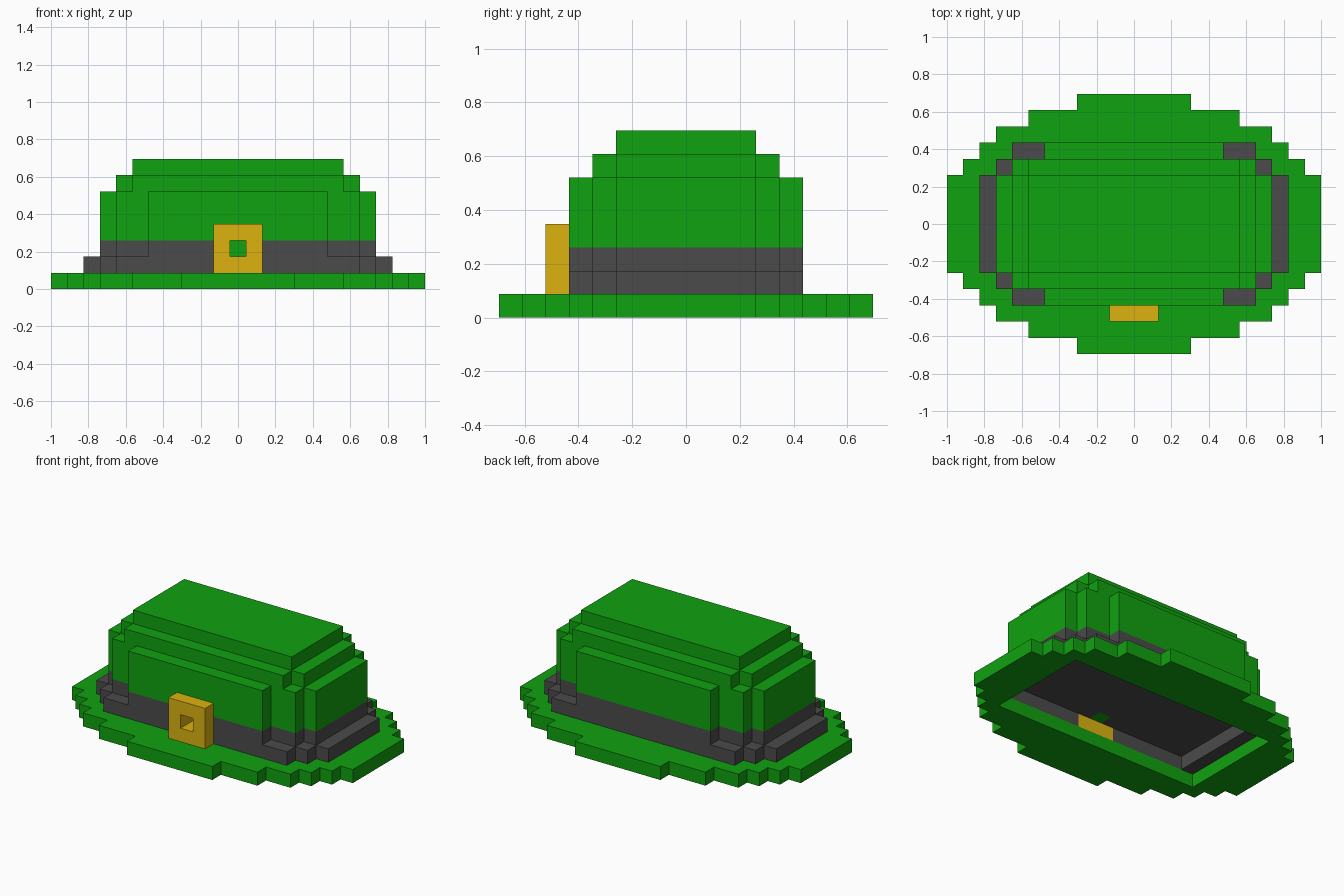
import bpy, bmesh

if "Cube" in bpy.data.objects:
    bpy.data.objects.remove(bpy.data.objects["Cube"])

U = 2 / 23  # one block of the blocky grid


def material(name, rgb):
    m = bpy.data.materials.new(name)
    m.diffuse_color = (*rgb, 1)
    m.use_nodes = True
    m.node_tree.nodes["Principled BSDF"].inputs["Base Color"].default_value = m.diffuse_color
    return m


GREEN = material("green_felt", (0.005, 0.36, 0.005))
GREY = material("dark_band", (0.07, 0.07, 0.07))
GOLD = material("gold", (0.72, 0.45, 0.005))


def prism(name, outline, z0, z1, mat=None):
    """Extrude a flat outline (in blocks) from z0 to z1."""
    bm = bmesh.new()
    face = bm.faces.new([bm.verts.new((x * U, y * U, z0 * U)) for x, y in outline])
    top = bmesh.ops.extrude_face_region(bm, geom=[face])["geom"]
    for v in top:
        if isinstance(v, bmesh.types.BMVert):
            v.co.z = z1 * U
    bmesh.ops.recalc_face_normals(bm, faces=bm.faces)
    me = bpy.data.meshes.new(name)
    bm.to_mesh(me)
    bm.free()
    ob = bpy.data.objects.new(name, me)
    bpy.context.collection.objects.link(ob)
    if mat:
        me.materials.append(mat)
    return ob


def rect(hx, y0, y1):
    return [(-hx, y0), (hx, y0), (hx, y1), (-hx, y1)]


def stepped(corners, notch=()):
    """Symmetric stepped outline; corners run from the front middle outwards.
    The optional notch is cut into the middle of the front."""
    quarter = [corners[0]]
    for a, b in zip(corners, corners[1:]):
        quarter += [(a[0], b[1]), b]
    front = [(x, -y) for x, y in quarter]
    right = list(notch) + front + quarter[::-1]
    return right + [(-x, y) for x, y in reversed(right)]


def cut(ob, cutter):
    mod = ob.modifiers.new("opening", "BOOLEAN")
    mod.object = cutter
    mod.operation = "DIFFERENCE"
    mod.solver = "EXACT"
    cutter.hide_render = True
    cutter.hide_viewport = True
    cutter.display_type = "WIRE"


# Brim with head opening
brim = prism("brim", stepped([(3.5, 8), (6.5, 7), (8.5, 6), (9.5, 5), (10.5, 4), (11.5, 3)]), 0, 1, GREEN)
cut(brim, prism("brim_cutter", rect(8.5, -4, 4), -1, 2, GREEN))

# Lower band: hollow ring, open at the front for the buckle
ring = stepped([(7.5, 5), (8.5, 4), (9.5, 3)], [(1.5, -5)])
inner = [(-1.5, -4), (-7.5, -4), (-7.5, 4), (7.5, 4), (7.5, -4), (1.5, -4)]
prism("band_lower", ring + inner, 1, 2, GREY)

# Upper band closes the hollow; notched for buckle and its backing
wall = [(5.5, 5), (7.5, 4), (8.5, 3)]
buckle_notch = [(1.5, -4), (1.5, -5)]
prism("band_upper", stepped(wall, [(0.5, -3), (0.5, -4)] + buckle_notch), 2, 3, GREY)

# Crown
prism("crown_lower", stepped(wall, buckle_notch), 3, 4, GREEN)
prism("crown_side", stepped(wall), 4, 6, GREEN)
prism("crown_shoulder", stepped([(6.5, 4), (7.5, 3)]), 6, 7, GREEN)
prism("crown_top", rect(6.5, -3, 3), 7, 8, GREEN)

# Buckle frame and the felt seen through it
buckle = prism("buckle", rect(1.5, -6, -4), 1, 4, GOLD)
cut(buckle, prism("buckle_cutter", rect(0.5, -7, -3), 2, 3, GOLD))
prism("buckle_backing", rect(0.5, -4, -3), 2, 3, GREEN)
